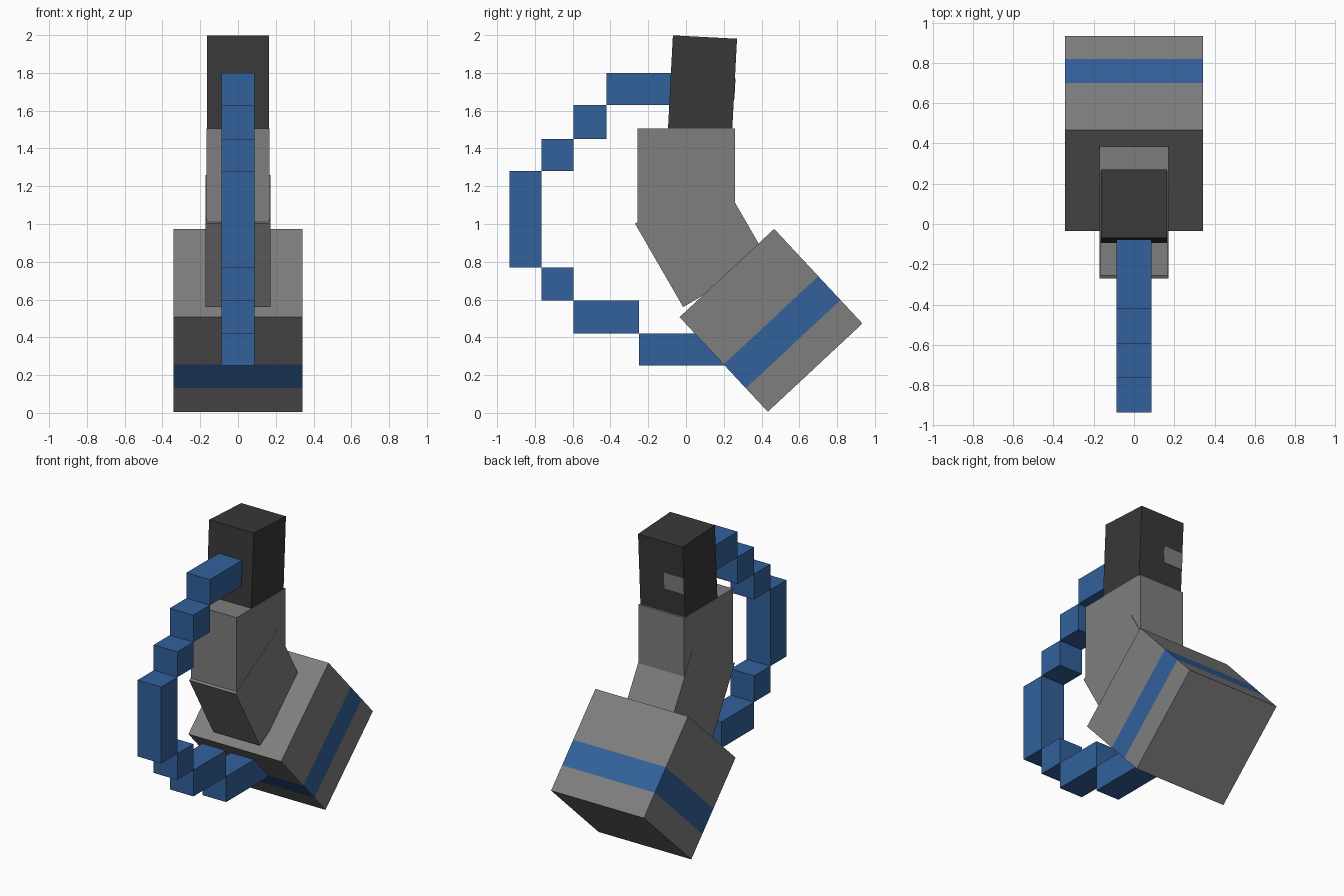
import bpy
import bmesh
from math import radians
from mathutils import Matrix, Vector

default = bpy.data.objects.get("Cube")
if default:
    bpy.data.objects.remove(default, do_unlink=True)


def material(name, colour):
    mat = bpy.data.materials.new(name)
    mat.use_nodes = True
    mat.diffuse_color = (*colour, 1)
    bsdf = next(n for n in mat.node_tree.nodes if n.type == "BSDF_PRINCIPLED")
    bsdf.inputs["Base Color"].default_value = (*colour, 1)
    return mat


grey = material("mid grey", (0.21, 0.21, 0.21))
black = material("charcoal", (0.04, 0.04, 0.04))
blue = material("blue", (0.032, 0.12, 0.33))


def block(name, size, centre, tilt, mats, band=None):
    """Box tilted about x; band is a local z range given the second material."""
    bm = bmesh.new()
    bmesh.ops.create_cube(bm, size=1, matrix=Matrix.Diagonal((*size, 1)))
    if band:
        for z in band:
            bmesh.ops.bisect_plane(bm, geom=bm.verts[:] + bm.edges[:] + bm.faces[:],
                                   plane_co=(0, 0, z), plane_no=(0, 0, 1))
        for face in bm.faces:
            if band[0] < face.calc_center_median().z < band[1]:
                face.material_index = 1
    mesh = bpy.data.meshes.new(name)
    bm.to_mesh(mesh)
    bm.free()
    for mat in mats:
        mesh.materials.append(mat)
    obj = bpy.data.objects.new(name, mesh)
    obj.location = centre
    obj.rotation_euler.x = radians(tilt)
    bpy.context.collection.objects.link(obj)
    return obj


# Body: striped cube, bent neck and dark cap
block("striped_cube", (0.685, 0.685, 0.685), (0, 0.45, 0.49), 43,
      [grey, blue], band=(-0.172, 0))
block("lower_neck", (0.344, 0.514, 0.51), (0, 0.08, 0.91), 30, [grey])
block("upper_neck", (0.336, 0.515, 0.5), (0, 0.002, 1.255), 0, [grey])
cap_centre = Vector((0, 0.087, 1.735))
cap_tilt = -3
block("cap", (0.33, 0.34, 0.51), cap_centre, cap_tilt, [black])

# Small grey plate on the back of the cap
offset = Matrix.Rotation(radians(cap_tilt), 3, "X") @ Vector((-0.092, 0.17, -0.01))
block("cap_plate", (0.144, 0.006, 0.11), cap_centre + offset, cap_tilt, [grey])

# Stepped handle: y range, z range of each block from top to bottom
steps = [
    (-0.42, 0.0, 1.63, 1.80),
    (-0.595, -0.42, 1.45, 1.63),
    (-0.765, -0.595, 1.28, 1.45),
    (-0.935, -0.765, 0.77, 1.28),
    (-0.765, -0.595, 0.595, 0.77),
    (-0.595, -0.25, 0.42, 0.595),
    (-0.25, 0.25, 0.25, 0.42),
]
for i, (y0, y1, z0, z1) in enumerate(steps, 1):
    block(f"handle_step_{i}", (0.174, y1 - y0, z1 - z0),
          (0, (y0 + y1) / 2, (z0 + z1) / 2), 0, [blue])
